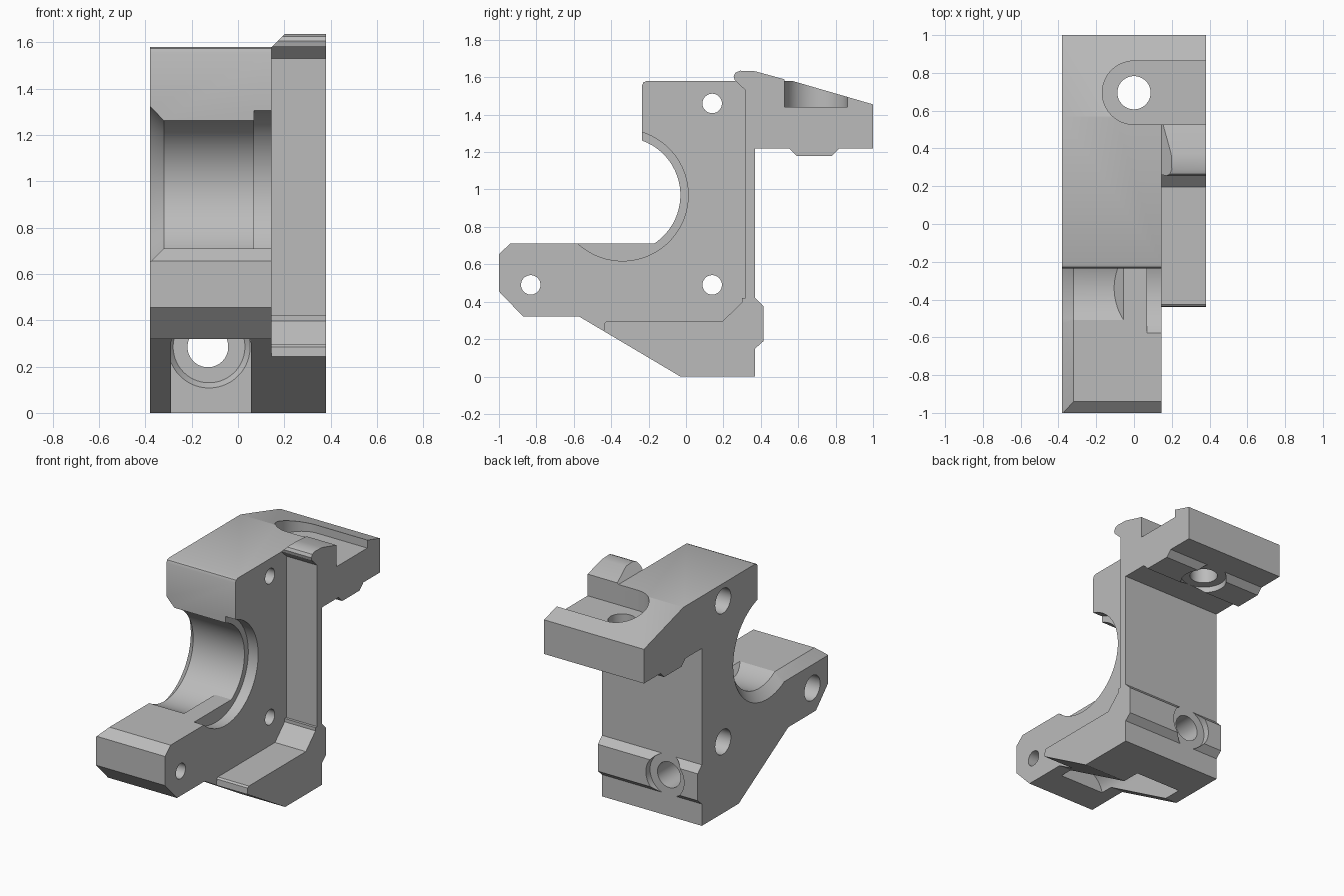
import bpy, bmesh, math

cube = bpy.data.objects.get("Cube")
if cube:
    bpy.data.objects.remove(cube, do_unlink=True)

grey = bpy.data.materials.new("plain grey")
grey.use_nodes = True
grey.diffuse_color = (0.5, 0.5, 0.5, 1)
grey.node_tree.nodes["Principled BSDF"].inputs["Base Color"].default_value = (0.5, 0.5, 0.5, 1)


def prism(name, pts, axis, a, b, end_pts=None):
    """Extrude a profile along an axis; end_pts gives a tapered far end."""
    place = {"x": lambda p, t: (t, p[0], p[1]),
             "y": lambda p, t: (p[0], t, p[1]),
             "z": lambda p, t: (p[0], p[1], t)}[axis]
    bm = bmesh.new()
    near = [bm.verts.new(place(p, a)) for p in pts]
    far = [bm.verts.new(place(p, b)) for p in (end_pts or pts)]
    bm.faces.new(near)
    bm.faces.new(far)
    n = len(pts)
    for i in range(n):
        j = (i + 1) % n
        bm.faces.new((near[i], near[j], far[j], far[i]))
    bmesh.ops.recalc_face_normals(bm, faces=bm.faces)
    mesh = bpy.data.meshes.new(name)
    bm.to_mesh(mesh)
    bm.free()
    mesh.materials.append(grey)
    ob = bpy.data.objects.new(name, mesh)
    bpy.context.collection.objects.link(ob)
    return ob


def ring(u, v, r, n=64):
    return [(u + r * math.cos(2 * math.pi * (i + 0.5) / n),
             v + r * math.sin(2 * math.pi * (i + 0.5) / n)) for i in range(n)]


def rod(name, u, v, r, axis, a, b, r_end=None):
    return prism(name, ring(u, v, r), axis, a, b, ring(u, v, r_end or r))


def rect(u0, u1, v0, v1):
    return [(u0, v0), (u1, v0), (u1, v1), (u0, v1)]


def combine(target, tool, op="DIFFERENCE"):
    mod = target.modifiers.new(op, "BOOLEAN")
    mod.operation = op
    mod.solver = "EXACT"
    mod.object = tool
    bpy.context.view_layer.objects.active = target
    bpy.ops.object.modifier_apply(modifier=mod.name)
    bpy.data.objects.remove(tool, do_unlink=True)


L, R, MID = -0.38, 0.38, 0.145

# Main body: foot, upright and rear arm
bracket = prism("bracket", [
    (-1, .455), (-.87, .32), (-.57, .32), (-.03, 0), (.37, 0), (.37, 1.22),
    (1, 1.22), (1, 1.455), (.57, 1.58), (-.21, 1.58), (-.228, 1.573),
    (-.235, 1.555), (-.235, .71), (-.94, .71), (-1, .655)], "x", L, MID)

# Side flange: shelf, thin wall, lip and the other half of the arm
flange = prism("flange", [
    (-.44, .243), (-.03, 0), (.37, 0), (.37, 1.22), (1, 1.22), (1, 1.455),
    (.57, 1.58), (.53, 1.588), (.37, 1.632), (.29, 1.635), (.265, 1.625),
    (.255, 1.605), (.26, 1.585), (.318, 1.53), (.318, .415), (.195, .295),
    (-.425, .295), (-.437, .285)], "x", MID, R)
combine(flange, prism("lip_trim", [(.1, 1.535), (.1, 1.75), (.315, 1.75)], "y", .1, .56))
combine(bracket, flange, "UNION")

# Locating ribs, interrupted by a round clearance
back_rib = prism("back_rib", [(.3, .15), (.37, .15), (.415, .19), (.415, .375),
                              (.37, .42), (.3, .42)], "x", L, R)
combine(back_rib, rod("clearance", -.13, .285, .145, "y", .37, .6))
arm_rib = prism("arm_rib", [(.55, 1.25), (.55, 1.22), (.59, 1.18), (.78, 1.18),
                            (.82, 1.22), (.82, 1.25)], "x", L, R)
combine(arm_rib, rod("clearance", 0, .695, .145, "z", 1, 1.22))
for rib in (back_rib, arm_rib):
    combine(bracket, rib, "UNION")

# Large bore, ending in a ramp where it dips into the foot
by, bz = -.34, .97
bore = rod("bore", by, bz, .31, "x", -.5, .5)
combine(bore, prism("ramp", [(-.055, .71), (.6, .71), (.6, .5), (-.265, .5)], "y", -1, 1))
combine(bracket, bore)
combine(bracket, rod("counterbore", by, bz, .352, "x", .07, .5))
combine(bracket, rod("bore_chamfer", by, bz, .39, "x", -.4, -.32, .31))
combine(bracket, prism("foot_chamfer", [(-.42, .61), (-.42, .81), (-.22, .81)], "y", -1.1, -.3))

# Cross bolt holes with recessed heads
for y, z in ((.14, 1.46), (.14, .49), (-.83, .49)):
    combine(bracket, rod("bolt_hole", y, z, .052, "x", -.6, .6))
    combine(bracket, rod("bolt_recess", y, z, .085, "x", -.6, -.27))

# Arm hole and its open-ended pocket
combine(bracket, rod("arm_hole", 0, .695, .088, "z", 1, 2))
slot_end = [(.168 * math.cos(math.radians(t)), .695 + .168 * math.sin(math.radians(t)))
            for t in range(90, 271, 6)]
combine(bracket, prism("arm_pocket", slot_end + [(.6, .527), (.6, .863)], "z", 1.44, 2))

# Rear hole reached through a slot under the foot
combine(bracket, rod("rear_hole", -.13, .285, .088, "y", -.4, .6))
arch = [(-.117 + .173 * math.cos(math.radians(t)), .285 + .173 * math.sin(math.radians(t)))
        for t in range(0, 181, 6)]
combine(bracket, prism("under_slot", arch + [(-.29, -.2), (.056, -.2)], "y", -.66, .1))
combine(bracket, rod("head_seat", -.125, .285, .185, "y", .09, .13, .155))

# Smooth the bores, keep the machined edges sharp
bpy.ops.object.select_all(action="DESELECT")
bracket.select_set(True)
bpy.context.view_layer.objects.active = bracket
bpy.ops.object.shade_smooth_by_angle(angle=math.radians(25))
